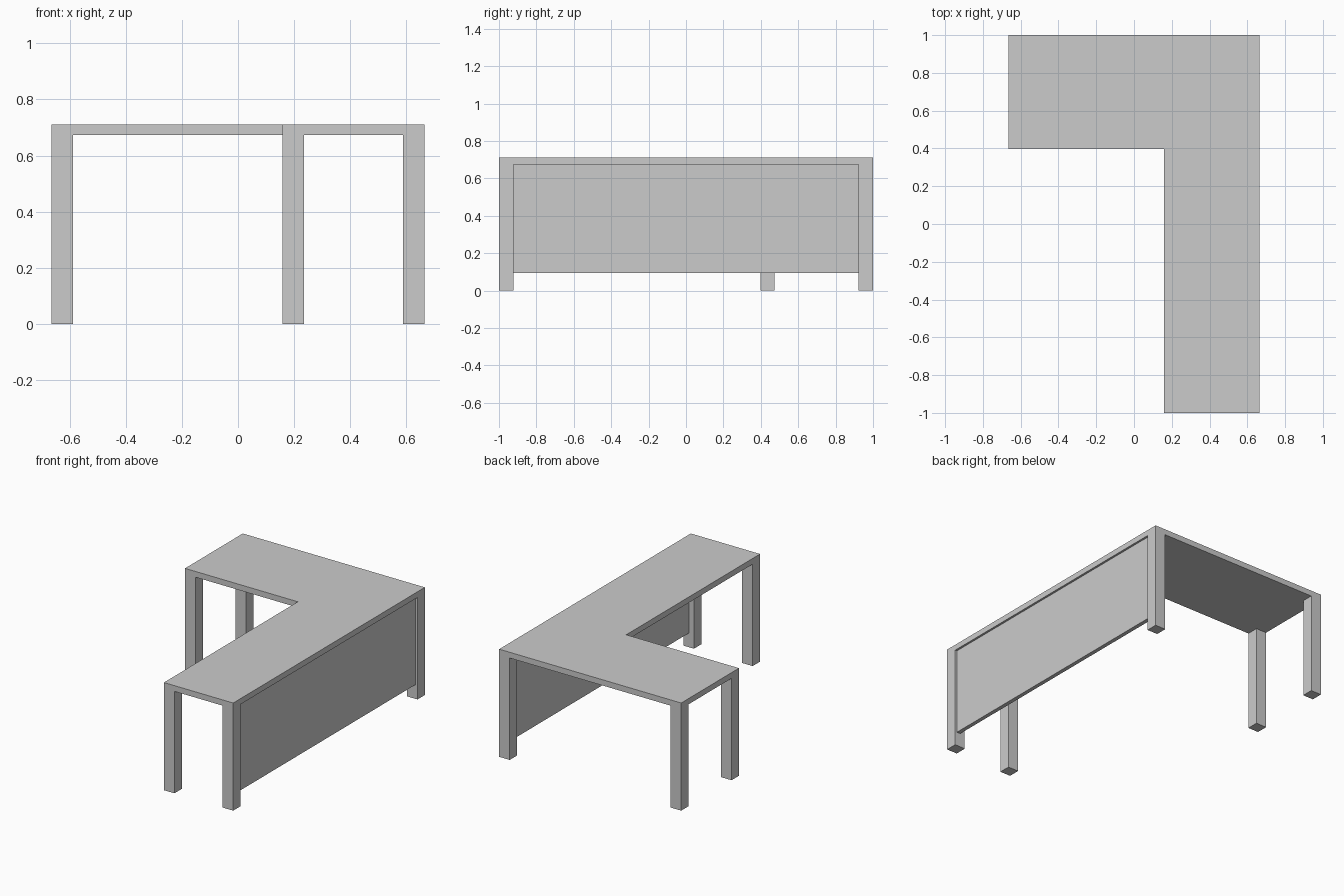
import bpy, bmesh

if "Cube" in bpy.data.objects:
    bpy.data.objects.remove(bpy.data.objects["Cube"])

HX, HY = 0.665, 1.0        # half width and half depth
TOP, UNDER = 0.711, 0.673  # tabletop heights
LEG = 0.077
IN_X, IN_Y = 0.159, 0.397  # inner corner of the L


def prism(name, outline, z0, z1):
    """Extrude a flat outline from z0 up to z1."""
    bm = bmesh.new()
    face = bm.faces.new([bm.verts.new((x, y, z0)) for x, y in outline])
    new = bmesh.ops.extrude_face_region(bm, geom=[face])["geom"]
    bmesh.ops.translate(bm, vec=(0, 0, z1 - z0),
                        verts=[v for v in new if isinstance(v, bmesh.types.BMVert)])
    bmesh.ops.recalc_face_normals(bm, faces=bm.faces)
    mesh = bpy.data.meshes.new(name)
    bm.to_mesh(mesh)
    bm.free()
    obj = bpy.data.objects.new(name, mesh)
    bpy.context.collection.objects.link(obj)
    return obj


def box(name, x0, x1, y0, y1, z0, z1):
    return prism(name, [(x0, y0), (x1, y0), (x1, y1), (x0, y1)], z0, z1)


# L-shaped tabletop
prism("tabletop", [(IN_X, -HY), (HX, -HY), (HX, HY), (-HX, HY),
                   (-HX, IN_Y), (IN_X, IN_Y)], UNDER, TOP)

# Five square legs, placed by their lower-left corner
legs = {
    "front_right_leg": (HX - LEG, -HY),
    "front_inner_leg": (IN_X, -HY),
    "back_right_leg": (HX - LEG, HY - LEG),
    "back_left_leg": (-HX, HY - LEG),
    "side_left_leg": (-HX, IN_Y),
}
for name, (x, y) in legs.items():
    box(name, x, x + LEG, y, y + LEG, 0, UNDER)

# Privacy panel between the right-hand legs
box("privacy_panel", 0.624, 0.651, -HY + LEG, HY - LEG, 0.094, UNDER)
